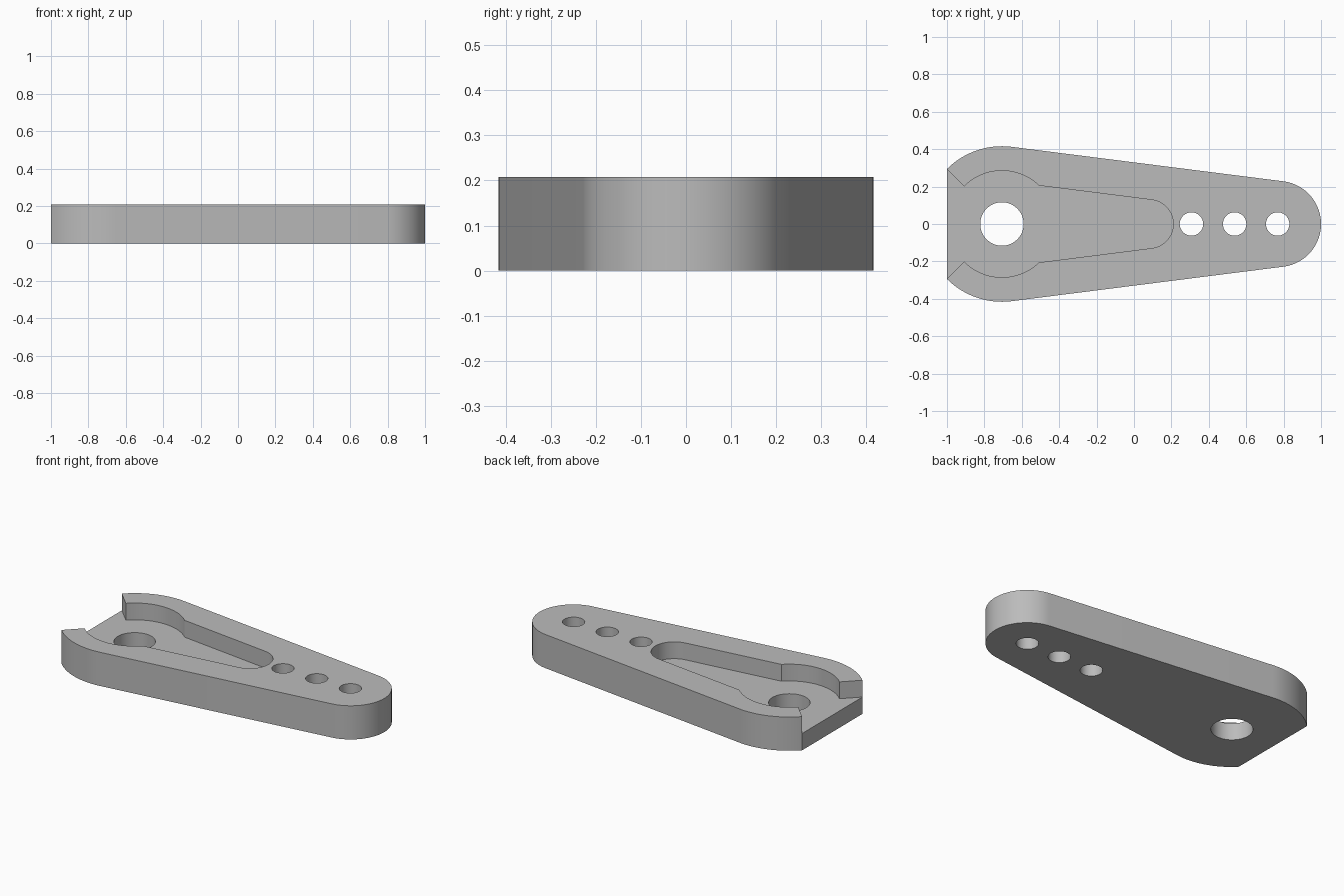
import bpy
import bmesh
from math import asin, atan2, cos, hypot, pi, radians, sin

cube = bpy.data.objects.get("Cube")
if cube:
    bpy.data.objects.remove(cube, do_unlink=True)

HEIGHT, FLOOR = 0.208, 0.104
BIG_X, SMALL_X, POCKET_X = -0.706, 0.77, 0.08
SMALL_R, POCKET_BIG_R, POCKET_SMALL_R = 0.23, 0.285, 0.13
BIG_R = (1 + BIG_X) * 2 ** 0.5      # flat end meets the big arc at 45 degrees

grey = bpy.data.materials.new("grey_metal")
grey.use_nodes = True
color = (0.5, 0.5, 0.5, 1)
grey.diffuse_color = color
grey.node_tree.nodes["Principled BSDF"].inputs["Base Color"].default_value = color


def arc(cx, r, start, end, steps):
    angles = [start + (end - start) * i / steps for i in range(steps + 1)]
    return [(cx + r * cos(a), r * sin(a)) for a in angles]


def mirrored(half):
    """Close an upper half outline, running right to left, across the x axis."""
    return half + [(x, -y) for x, y in reversed(half) if y > 1e-6]


def prism(name, outline, z0, z1):
    bm = bmesh.new()
    base = bm.faces.new([bm.verts.new((x, y, z0)) for x, y in outline])
    top = bmesh.ops.extrude_face_region(bm, geom=[base])["geom"]
    verts = [v for v in top if isinstance(v, bmesh.types.BMVert)]
    bmesh.ops.translate(bm, verts=verts, vec=(0, 0, z1 - z0))
    bmesh.ops.recalc_face_normals(bm, faces=bm.faces)
    mesh = bpy.data.meshes.new(name)
    bm.to_mesh(mesh)
    bm.free()
    mesh.materials.append(grey)
    obj = bpy.data.objects.new(name, mesh)
    bpy.context.collection.objects.link(obj)
    return obj


# Tapered plate: two round ends joined by tangent sides, big end cut flat
slope = asin((BIG_R - SMALL_R) / (SMALL_X - BIG_X))
tangent = pi / 2 - slope
plate = prism("tapered_plate", mirrored(
    arc(SMALL_X, SMALL_R, 0, tangent, 24)
    + arc(BIG_X, BIG_R, tangent, radians(135), 24)), 0, HEIGHT)

# Pocket: narrow round tip, sides parallel to the plate, wide round seat, flared mouth
tip = arc(POCKET_X, POCKET_SMALL_R, 0, tangent, 24)
foot = POCKET_SMALL_R + (POCKET_X - BIG_X) * sin(slope)   # side's distance from seat centre
seat_start = tangent + asin((foot ** 2 and (POCKET_BIG_R ** 2 - 0) and 0)) if foot < POCKET_BIG_R else tangent
offset = (POCKET_BIG_R ** 2 - foot ** 2) ** 0.5
seat_start = tangent - atan2(offset, foot)
seat = arc(BIG_X, POCKET_BIG_R, seat_start, radians(135), 32)
mouth = [(-1, 1 + BIG_X), (-1.1, 1 + BIG_X)]
pocket = prism("pocket_cutter", mirrored(tip + seat + mouth), FLOOR, HEIGHT + 0.1)

# Through holes: one large pivot hole and three small ones
cutters = [pocket]
for x, r in [(BIG_X, 0.116), (0.307, 0.0625), (0.538, 0.0625), (0.768, 0.0625)]:
    cutters.append(prism("hole_cutter", arc(x, r, 0, 2 * pi, 64)[:-1], -0.1, HEIGHT + 0.1))

bpy.context.view_layer.objects.active = plate
for cutter in cutters:
    cutter.hide_render = True
    cut = plate.modifiers.new("cut", "BOOLEAN")
    cut.operation, cut.solver, cut.object = "DIFFERENCE", "EXACT", cutter
    bpy.ops.object.modifier_apply(modifier=cut.name)
    bpy.data.objects.remove(cutter, do_unlink=True)

# Smooth round walls, crisp rims
bpy.ops.object.select_all(action="DESELECT")
plate.select_set(True)
bpy.ops.object.shade_smooth_by_angle(angle=radians(25))
